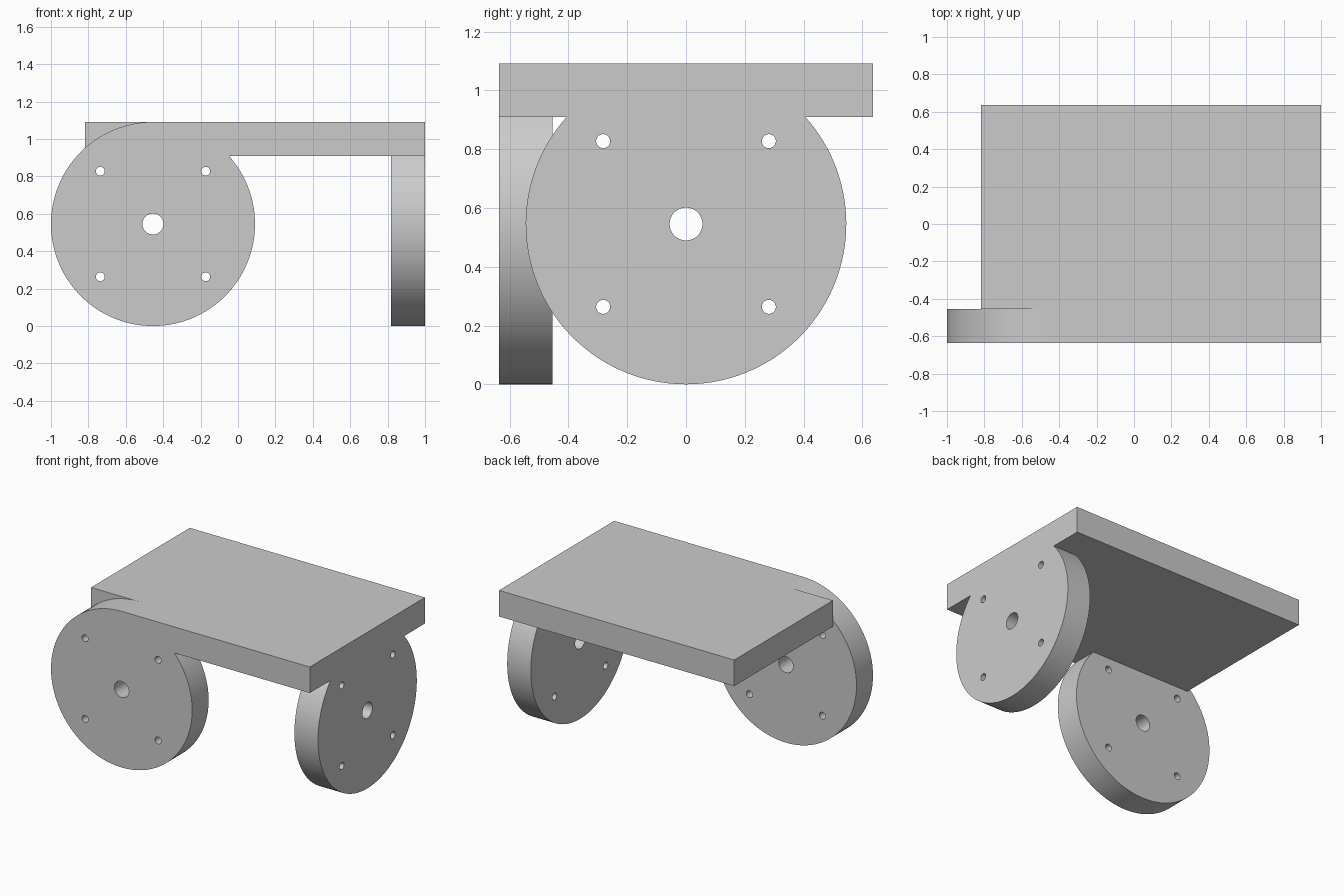
import bpy, bmesh
from math import sin, cos, pi, asin, radians
from mathutils import Vector

cube = bpy.data.objects.get("Cube")
if cube:
    bpy.data.objects.remove(cube, do_unlink=True)

grey = bpy.data.materials.new("light grey")
grey.use_nodes = True
colour = (0.6, 0.6, 0.6, 1)
grey.diffuse_color = colour
grey.node_tree.nodes["Principled BSDF"].inputs["Base Color"].default_value = colour

R = 0.5455          # disc radius and height of its centre
T = 0.182           # thickness of every panel
TOP = 2 * R
UNDER = TOP - T     # underside of the deck
HALF = 0.636        # half depth of the deck
DISC_X = -1 + R     # centre of the front disc


def arc(cu, cv, r, start, end, n):
    return [(cu + r * cos(start + (end - start) * i / n),
             cv + r * sin(start + (end - start) * i / n)) for i in range(n + 1)]


def circle(cu, cv, r, n):
    return arc(cu, cv, r, 0, 2 * pi, n)[:-1]


def panel(name, loops, place, low):
    """Fill an outline with holes and extrude it by the panel thickness."""
    bm = bmesh.new()
    edges = []
    for loop in loops:
        vs = [bm.verts.new(place(u, v, low)) for u, v in loop]
        edges += [bm.edges.new((a, b)) for a, b in zip(vs, vs[1:] + vs[:1])]
    bmesh.ops.triangle_fill(bm, edges=edges, use_beauty=True)
    out = bmesh.ops.extrude_face_region(bm, geom=bm.faces[:], use_keep_orig=True)
    moved = [g for g in out["geom"] if isinstance(g, bmesh.types.BMVert)]
    bmesh.ops.translate(bm, verts=moved, vec=Vector(place(0, 0, T)))
    bmesh.ops.recalc_face_normals(bm, faces=bm.faces[:])
    mesh = bpy.data.meshes.new(name)
    bm.to_mesh(mesh)
    bm.free()
    mesh.materials.append(grey)
    ob = bpy.data.objects.new(name, mesh)
    bpy.context.collection.objects.link(ob)
    bpy.ops.object.select_all(action="DESELECT")
    ob.select_set(True)
    bpy.context.view_layer.objects.active = ob
    bpy.ops.object.shade_smooth_by_angle(angle=radians(30))
    return ob


def holes(cu):
    """Axle hole and four bolt holes."""
    d = 0.282
    return [circle(cu, R, 0.056, 32)] + [
        circle(cu + i * d, R + j * d, 0.024, 20) for i in (-1, 1) for j in (-1, 1)]


# Deck with a corner notch that the front disc fills
left, inner = -1 + T, -HALF + T
deck = [(DISC_X, -HALF), (1, -HALF), (1, HALF), (left, HALF), (left, inner), (DISC_X, inner)]
panel("deck", [deck], lambda u, v, w: (u, v, w), UNDER)

# Angle at which a disc meets the underside of the deck
meet = asin((UNDER - R) / R)

# Front disc, rising to the deck top on its outer side
front = arc(DISC_X, R, R, meet, -1.5 * pi, 96) + [(DISC_X, UNDER)]
panel("front_disc", [front] + holes(DISC_X), lambda u, v, w: (u, w, v), -HALF)

# Left side disc, cut flat under the deck
side = arc(0, R, R, meet, -pi - meet, 96)
panel("left_disc", [side] + holes(0), lambda u, v, w: (w, u, v), 1 - T)
